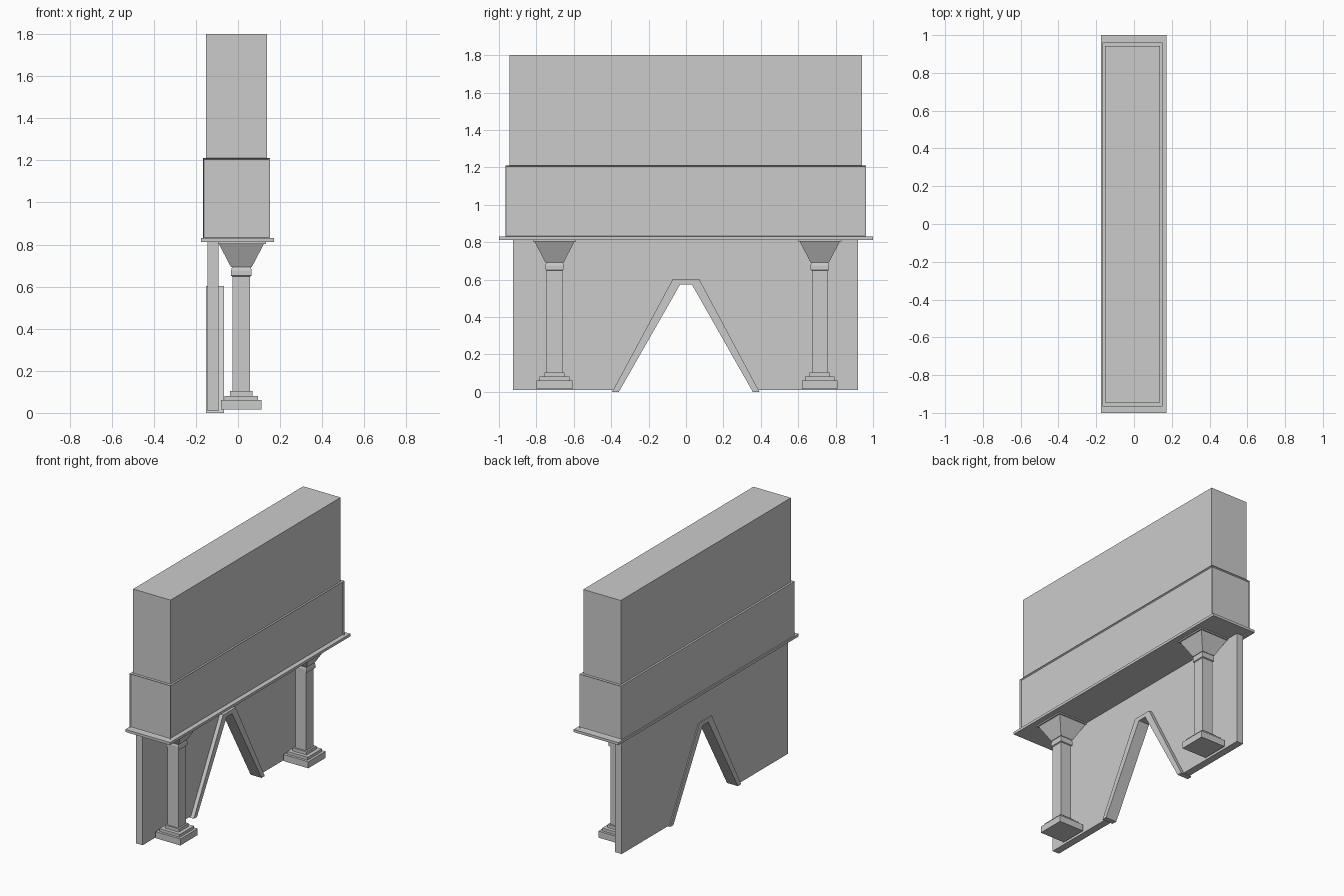
import bpy, bmesh

if "Cube" in bpy.data.objects:
    bpy.data.objects.remove(bpy.data.objects["Cube"])


def finish(name, bm):
    bmesh.ops.recalc_face_normals(bm, faces=bm.faces)
    mesh = bpy.data.meshes.new(name)
    bm.to_mesh(mesh)
    bm.free()
    obj = bpy.data.objects.new(name, mesh)
    bpy.context.collection.objects.link(obj)
    return obj


def make_box(bm, lo, hi):
    verts = bmesh.ops.create_cube(bm, size=1)["verts"]
    for v in verts:
        for i in range(3):
            v.co[i] = hi[i] if v.co[i] > 0 else lo[i]


def box(name, lo, hi):
    bm = bmesh.new()
    make_box(bm, lo, hi)
    return finish(name, bm)


def extrude_yz(name, points, x0, x1):
    """Extrude a y-z outline along x."""
    bm = bmesh.new()
    face = bm.faces.new([bm.verts.new((x0, y, z)) for y, z in points])
    new = bmesh.ops.extrude_face_region(bm, geom=[face])["geom"]
    for v in new:
        if isinstance(v, bmesh.types.BMVert):
            v.co.x = x1
    return finish(name, bm)


def square_column(name, cx, cy, profile):
    """Loft square rings of (half width, z) into one closed column."""
    bm = bmesh.new()
    rings = [[bm.verts.new((cx + sx * r, cy + sy * r, z))
              for sx, sy in ((-1, -1), (1, -1), (1, 1), (-1, 1))]
             for r, z in profile]
    for a, b in zip(rings, rings[1:]):
        for i in range(4):
            j = (i + 1) % 4
            bm.faces.new((a[i], a[j], b[j], b[i]))
    bm.faces.new(rings[0][::-1])
    bm.faces.new(rings[-1])
    return finish(name, bm)


# Upper storey and the ledge plate
box("upper_block", (-0.153, -0.945, 1.2), (0.138, 0.942, 1.8))
box("ledge_plate", (-0.175, -1.0, 0.812), (0.172, 1.0, 0.83))

# Middle band with shallow recessed panels on the street side and both ends
bm = bmesh.new()
make_box(bm, (-0.167, -0.965, 0.828), (0.152, 0.962, 1.21))
bm.normal_update()
panels = [f for f in bm.faces if f.normal.x > 0.5 or abs(f.normal.y) > 0.5]
bmesh.ops.inset_individual(bm, faces=panels, thickness=0.008)
bm.normal_update()
for f in panels:
    offset = f.normal * -0.009
    for v in f.verts:
        v.co += offset
finish("sign_band", bm)

# Back wall with the tapered doorway cut out of its outline
wall = [(-0.925, 0.01), (-0.38, 0.01), (-0.055, 0.59), (0.055, 0.59),
        (0.38, 0.01), (0.92, 0.01), (0.92, 0.815), (-0.925, 0.815)]
extrude_yz("back_wall", wall, -0.145, -0.093)

# Doorway trim
trim = [(-0.395, 0), (-0.07, 0.604), (0.07, 0.604), (0.393, 0),
        (0.357, 0), (0.031, 0.575), (-0.031, 0.575), (-0.359, 0)]
extrude_yz("doorway_trim", trim, -0.152, -0.067)

# Pair of columns: stepped base, shaft, collar, flared capital and top slab
profile = [(0.096, 0.015), (0.096, 0.061), (0.079, 0.061), (0.079, 0.081),
           (0.054, 0.081), (0.054, 0.103), (0.042, 0.103), (0.042, 0.648),
           (0.049, 0.652), (0.049, 0.676), (0.045, 0.692), (0.049, 0.692),
           (0.107, 0.803), (0.116, 0.803), (0.116, 0.815)]
for side, y in (("front", -0.703), ("back", 0.715)):
    square_column(side + "_column", 0.016, y, profile)
